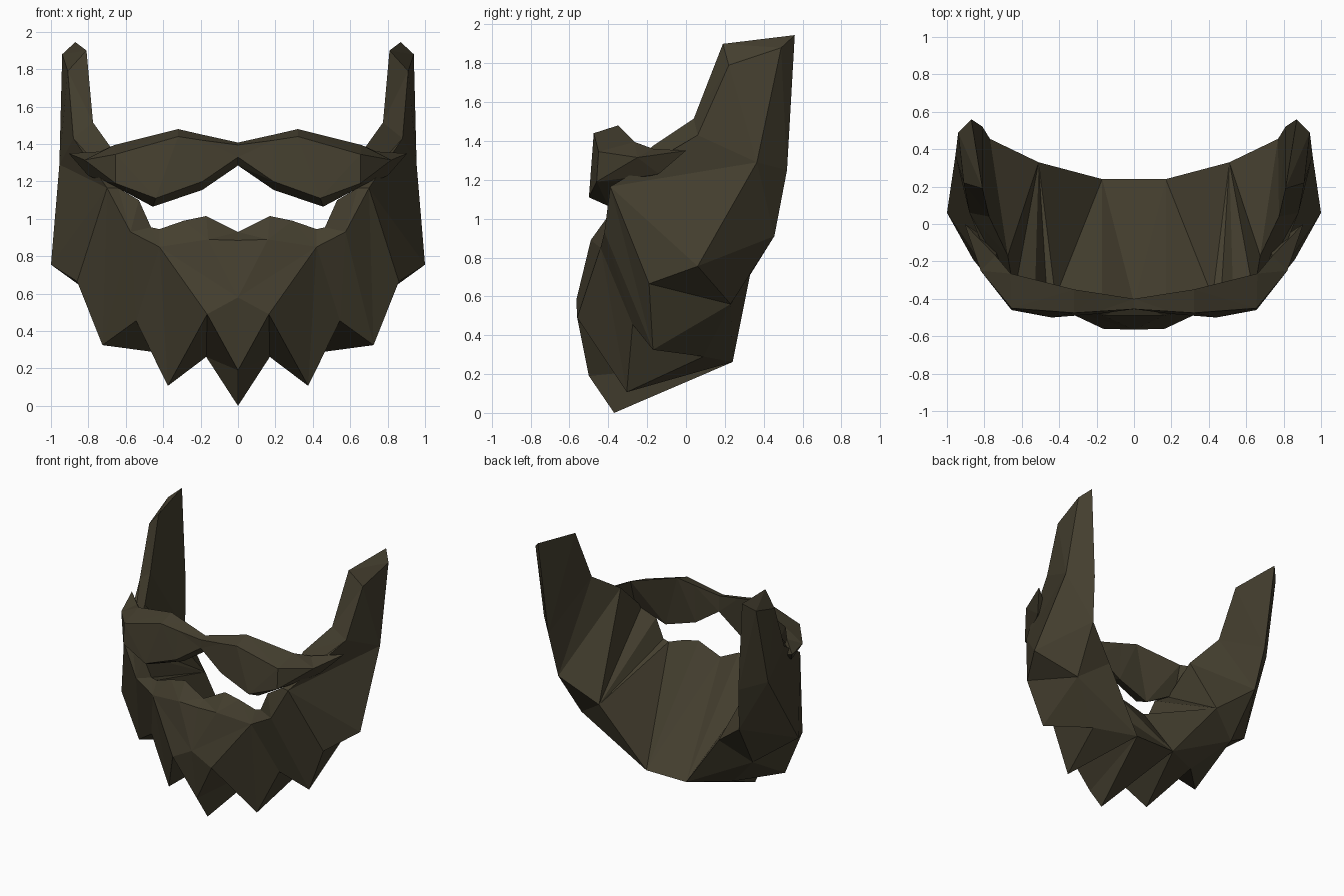
import bpy, bmesh

if "Cube" in bpy.data.objects:
    bpy.data.objects.remove(bpy.data.objects["Cube"])

hair = bpy.data.materials.new("dark brown hair")
hair.diffuse_color = (0.058, 0.049, 0.028, 1)
hair.use_nodes = True
hair.node_tree.nodes["Principled BSDF"].inputs["Base Color"].default_value = hair.diffuse_color


def mirrored_object(name, points, faces):
    """Build the right half from named points, mirror it across x = 0 and weld."""
    bm = bmesh.new()
    for side in (1, -1):
        v = {k: bm.verts.new((side * p[0], p[1], p[2])) for k, p in points.items()}
        for f in faces:
            names = f.split() if isinstance(f, str) else f
            bm.faces.new([v[n] for n in names])
    bmesh.ops.remove_doubles(bm, verts=bm.verts, dist=0.0005)
    bmesh.ops.triangulate(bm, faces=bm.faces)
    bmesh.ops.recalc_face_normals(bm, faces=bm.faces)
    mesh = bpy.data.meshes.new(name)
    bm.to_mesh(mesh)
    bm.free()
    mesh.materials.append(hair)
    ob = bpy.data.objects.new(name, mesh)
    bpy.context.collection.objects.link(ob)
    return ob


# Beard: upper edge from lip to sideburn
lip = dict(u0=(0, -.42, .93), u1=(.17, -.40, 1.015), u2=(.29, -.40, .99),
           u3=(.42, -.39, .945), u4=(.465, -.39, .955), u5=(.53, -.395, 1.10),
           u6=(.64, -.375, 1.165), u7=(.675, -.17, 1.375), u8=(.775, .04, 1.515))
# Back edge along the neck and jaw
neck = dict(mid=(0, .24, .262), b0=(.17, .24, .262), b1=(.51, .33, .71),
            b2=(.77, .455, .91), b3=(.81, .52, 1.25))
# Sideburn top and outer cheek
cheek = dict(t1=(.87, .56, 1.945), t2=(.81, .19, 1.90), t3=(.94, .49, 1.88),
             t4=(.91, .22, 1.79), f=(.88, .06, 1.43), g=(.955, .365, 1.29),
             w=(1.0, .06, .755), q=(.86, -.19, .665), r=(.73, .23, .56),
             k=(.70, -.39, 1.165), l=(.575, -.42, .93))
# Moustache bulge, chin and the pointed tufts
chin = dict(a=(.42, -.44, .85), d=(.16, -.49, .89), e=(0, -.49, .885),
            p=(.165, -.56, .49), o=(0, -.565, .58), h=(0, -.50, .19),
            c=(0, -.37, 0), s2=(.375, -.305, .107), s3=(.725, -.17, .325),
            n=(.545, -.275, .455), n2=(.465, .09, .29))

faces = [
    # inner side
    "u0 b0 mid", "u0 u1 b0", "u1 u2 b0", "u2 u3 b0", "u3 b1 b0", "u3 u4 b1",
    "u4 u5 b1", "u5 u6 b1", "u6 u7 b1", "u7 b2 b1", "u7 u8 b2", "u8 b3 b2",
    "u8 t2 b3", "t2 t1 b3",
    # sideburn
    "t1 t2 t4 t3", "t2 u8 f t4", "u8 u7 f", "t3 t4 f g", "t1 t3 g b3",
    "g b2 b3", "g w b2",
    # cheek and jaw
    "w r b2", "r b1 b2", "w q r", "q s3 r", "g k w", "f k g", "f u6 k",
    "f u7 u6", "k q w", "k s3 q", "k l s3",
    # moustache and front
    "u0 d u1", "u0 e d", "d u2 u1", "d a u2", "a u3 u2", "a u4 u3", "a l u4",
    "l u5 u4", "l u6 u5", "l k u6", "e o d", "d o a", "o p a",
    # tufts
    "o h p", "h b0 p", "h c b0", "p b0 s2", "p s2 a", "a s2 n", "a n l",
    "l n s3", "n s2 n2", "n n2 s3",
    # underside
    "c mid b0", "s2 b0 n2", "n2 b0 r", "b0 b1 r", "n2 r s3",
]
mirrored_object("beard", {**lip, **neck, **cheek, **chin}, faces)

# Eyebrows: sections (front top, front bottom, back bottom, back top) to a tip
sections = [
    [(0, -.455, 1.395), (0, -.455, 1.33), (0, -.40, 1.285), (0, -.40, 1.408)],
    [(.19, -.467, 1.42), (.19, -.48, 1.20), (.19, -.39, 1.155), (.19, -.37, 1.45)],
    [(.32, -.475, 1.44), (.44, -.50, 1.11), (.455, -.40, 1.065), (.32, -.35, 1.48)],
    [(.655, -.45, 1.345), (.655, -.46, 1.19), (.68, -.35, 1.185), (.66, -.265, 1.395)],
    [(.82, -.25, 1.315), (.80, -.14, 1.23), (.72, -.12, 1.25), (.74, -.17, 1.36)],
]
brow = {f"{i}{j}": p for i, s in enumerate(sections) for j, p in enumerate(s)}
brow["tip"] = (.905, 0, 1.35)
quads = [(f"{i}{j}", f"{i+1}{j}", f"{i+1}{(j+1) % 4}", f"{i}{(j+1) % 4}")
         for i in range(4) for j in range(4)]
quads += [(f"4{j}", "tip", f"4{(j+1) % 4}") for j in range(4)]
mirrored_object("eyebrows", brow, quads)
